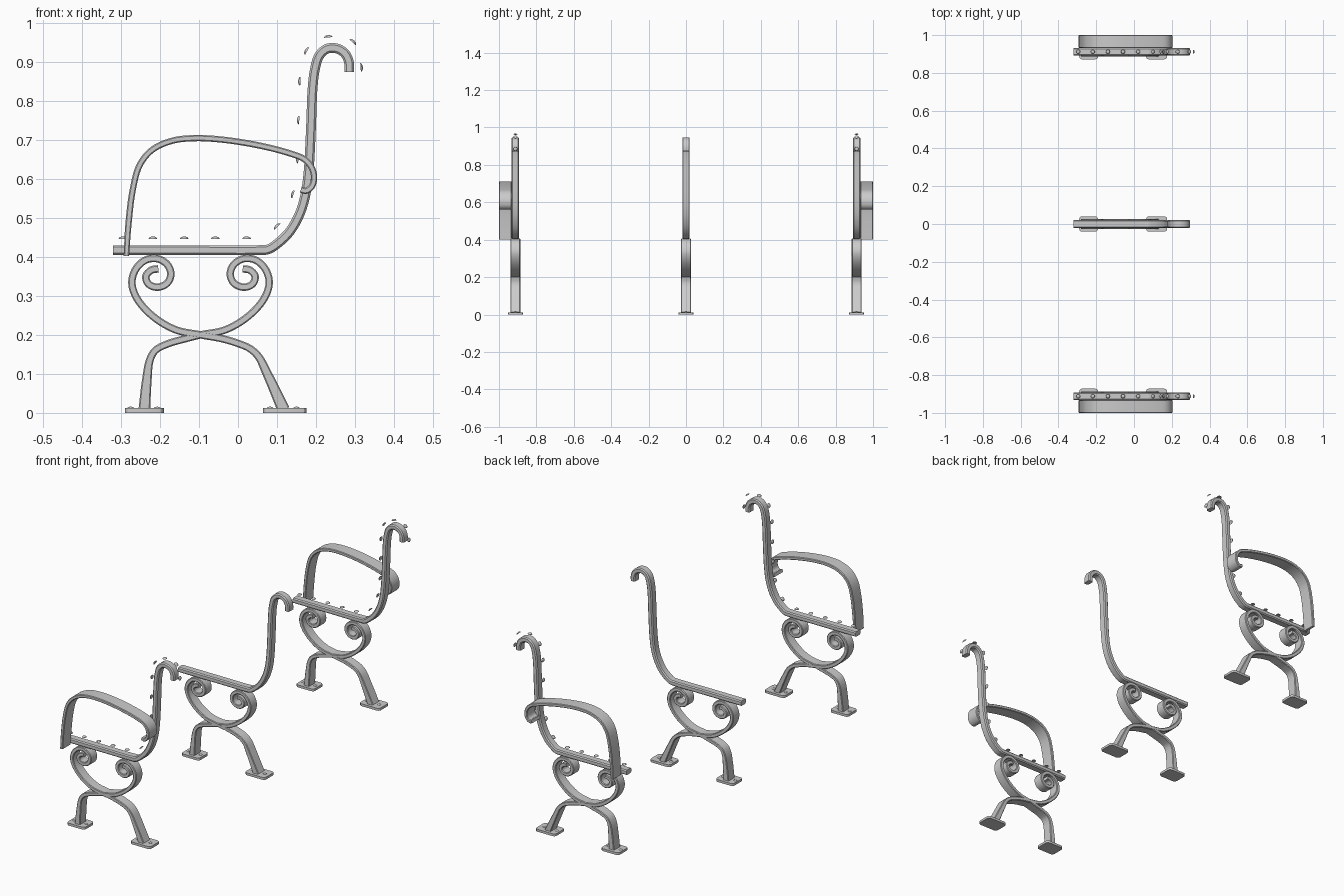
import bpy, bmesh, math
from mathutils import Vector, Matrix

if "Cube" in bpy.data.objects:
    bpy.data.objects.remove(bpy.data.objects["Cube"])


def smooth_path(pts, steps=6):
    """Centripetal spline through (x, z, thickness) points."""
    p = [Vector(q) for q in pts]
    p = [p[0] * 2 - p[1]] + p + [p[-1] * 2 - p[-2]]
    out = []
    for i in range(len(p) - 3):
        a, b, c, d = p[i:i + 4]
        t0 = 0.0
        t1 = t0 + math.sqrt((b - a).length)
        t2 = t1 + math.sqrt((c - b).length)
        t3 = t2 + math.sqrt((d - c).length)
        mix = lambda u, v, ta, tb, t: u * ((tb - t) / (tb - ta)) + v * ((t - ta) / (tb - ta))
        for k in range(steps):
            t = t1 + (t2 - t1) * k / steps
            e, f, g = mix(a, b, t0, t1, t), mix(b, c, t1, t2, t), mix(c, d, t2, t3, t)
            out.append(mix(mix(e, f, t0, t2, t), mix(f, g, t1, t3, t), t1, t2, t))
    return out + [p[-2]]


def finish(name, bm):
    bmesh.ops.recalc_face_normals(bm, faces=bm.faces)
    me = bpy.data.meshes.new(name)
    bm.to_mesh(me)
    bm.free()
    ob = bpy.data.objects.new(name, me)
    bpy.context.collection.objects.link(ob)
    bpy.ops.object.select_all(action='DESELECT')
    ob.select_set(True)
    bpy.context.view_layer.objects.active = ob
    bpy.ops.object.shade_smooth_by_angle(angle=math.radians(30))
    return ob


def bar(name, pts, thick, y, width, ch):
    """Sweep a chamfered rectangle along a path in the xz plane."""
    path = smooth_path([(q[0], q[1], q[2] if len(q) > 2 else thick) for q in pts])
    bm = bmesh.new()
    rings = []
    for i, q in enumerate(path):
        d = path[min(i + 1, len(path) - 1)] - path[max(i - 1, 0)]
        n = Vector((-d.y, 0, d.x)).normalized()
        h, w = q.z / 2, width / 2
        sec = [(h, w - ch), (h - ch, w), (ch - h, w), (-h, w - ch),
               (-h, ch - w), (ch - h, -w), (h - ch, -w), (h, ch - w)]
        rings.append([bm.verts.new(Vector((q.x, y + v, q.y)) + n * u) for u, v in sec])
    for r, s in zip(rings, rings[1:]):
        for j in range(8):
            k = (j + 1) % 8
            bm.faces.new((r[j], r[k], s[k], s[j]))
    bm.faces.new(rings[0])
    bm.faces.new(rings[-1])
    return finish(name, bm)


def domes(name, spots, y, radius, height):
    """Bolt heads at (x, z, tilt in degrees)."""
    bm = bmesh.new()
    for x, z, tilt in spots:
        m = (Matrix.Translation((x, y, z)) @ Matrix.Rotation(math.radians(tilt), 4, 'Y')
             @ Matrix.Diagonal((radius, radius, height, 1)))
        ret = bmesh.ops.create_uvsphere(bm, u_segments=12, v_segments=8, radius=1)
        low = [v for v in ret['verts'] if v.co.z < -0.01]
        keep = [v for v in ret['verts'] if v.co.z >= -0.01]
        bmesh.ops.delete(bm, geom=low, context='VERTS')
        rim = [e for v in keep for e in v.link_edges if e.is_boundary]
        bmesh.ops.holes_fill(bm, edges=list(set(rim)), sides=0)
        bmesh.ops.transform(bm, matrix=m, verts=keep)
    return finish(name, bm)


def foot(name, x0, x1, y):
    bm = bmesh.new()
    bmesh.ops.create_cube(bm, size=1)
    bmesh.ops.transform(bm, verts=bm.verts, matrix=Matrix.Translation(((x0 + x1) / 2, y, 0.006))
                        @ Matrix.Diagonal((x1 - x0, 0.08, 0.012, 1)))
    edges = [e for e in bm.edges if abs(e.verts[0].co.z - e.verts[1].co.z) > 0.005]
    bmesh.ops.bevel(bm, geom=edges, offset=0.014, segments=3, affect='EDGES', profile=0.5)
    return finish(name, bm)


# Seat rail rising into the hooked back
RAIL = [(-0.32, 0.417), (-0.1, 0.417), (0.05, 0.417), (0.077, 0.419), (0.10, 0.433), (0.132, 0.464),
        (0.158, 0.51), (0.173, 0.56), (0.181, 0.62), (0.187, 0.73), (0.191, 0.83), (0.197, 0.88),
        (0.208, 0.915), (0.228, 0.933), (0.252, 0.934), (0.273, 0.922), (0.284, 0.90), (0.285, 0.873)]
# Left scroll, ending at the crossing
SCROLL = [(-0.204, 0.369), (-0.222, 0.366), (-0.236, 0.35), (-0.229, 0.33), (-0.206, 0.322),
          (-0.181, 0.333), (-0.172, 0.356), (-0.181, 0.38), (-0.206, 0.395), (-0.236, 0.392),
          (-0.261, 0.37), (-0.272, 0.335), (-0.260, 0.295), (-0.22, 0.249), (-0.16, 0.213),
          (-0.096, 0.2)]
AXIS = -0.096
RIGHT_LEG = [(-0.04, 0.19), (0.0, 0.178), (0.03, 0.165), (0.052, 0.145, 0.02),
             (0.075, 0.1, 0.024), (0.117, 0.008, 0.032)]
LEFT_LEG = [(-0.135, 0.19), (-0.18, 0.177), (-0.212, 0.16), (-0.226, 0.135, 0.02),
            (-0.234, 0.08, 0.025), (-0.24, 0.008, 0.03)]
# Arm rest with curled rear end
ARM = [(-0.286, 0.402, 0.014), (-0.281, 0.48), (-0.270, 0.57), (-0.252, 0.635), (-0.220, 0.674),
       (-0.17, 0.697), (-0.11, 0.704), (-0.03, 0.699), (0.06, 0.684), (0.13, 0.666), (0.17, 0.650),
       (0.189, 0.628), (0.195, 0.602), (0.189, 0.58), (0.174, 0.569), (0.161, 0.572)]
# Slat bolts standing clear of the rail
BOLTS = [(-0.295, 0.446, 0), (-0.218, 0.446, 0), (-0.138, 0.446, 0), (-0.058, 0.446, 0),
         (0.022, 0.446, 0), (0.101, 0.477, -45), (0.142, 0.56, -72), (0.155, 0.65, -84),
         (0.157, 0.75, -87), (0.160, 0.85, -87), (0.177, 0.927, -62), (0.231, 0.962, -5),
         (0.294, 0.949, 42), (0.314, 0.885, 85)]

for side, y in (("left", -0.912), ("middle", 0), ("right", 0.912)):
    bar(side + "_seat_rail", RAIL, 0.025, y, 0.04, 0.005)
    mirrored = [(2 * AXIS - x, z) for x, z in SCROLL]
    bar(side + "_front_scroll_leg", SCROLL + RIGHT_LEG, 0.019, y, 0.052, 0.003)
    bar(side + "_rear_scroll_leg", mirrored + LEFT_LEG, 0.0188, y, 0.0516, 0.003)
    foot(side + "_front_foot", -0.29, -0.19, y)
    foot(side + "_rear_foot", 0.064, 0.176, y)
    domes(side + "_foot_bolts", [(x, 0.011, 0) for x in (-0.275, -0.207, 0.082, 0.15)], y, 0.009, 0.005)
    if y:
        s = math.copysign(1, y)
        bar(side + "_arm_rest", ARM, 0.016, s * 0.966, 0.068, 0.003)
        domes(side + "_slat_bolts", BOLTS, y, 0.011, 0.006)
